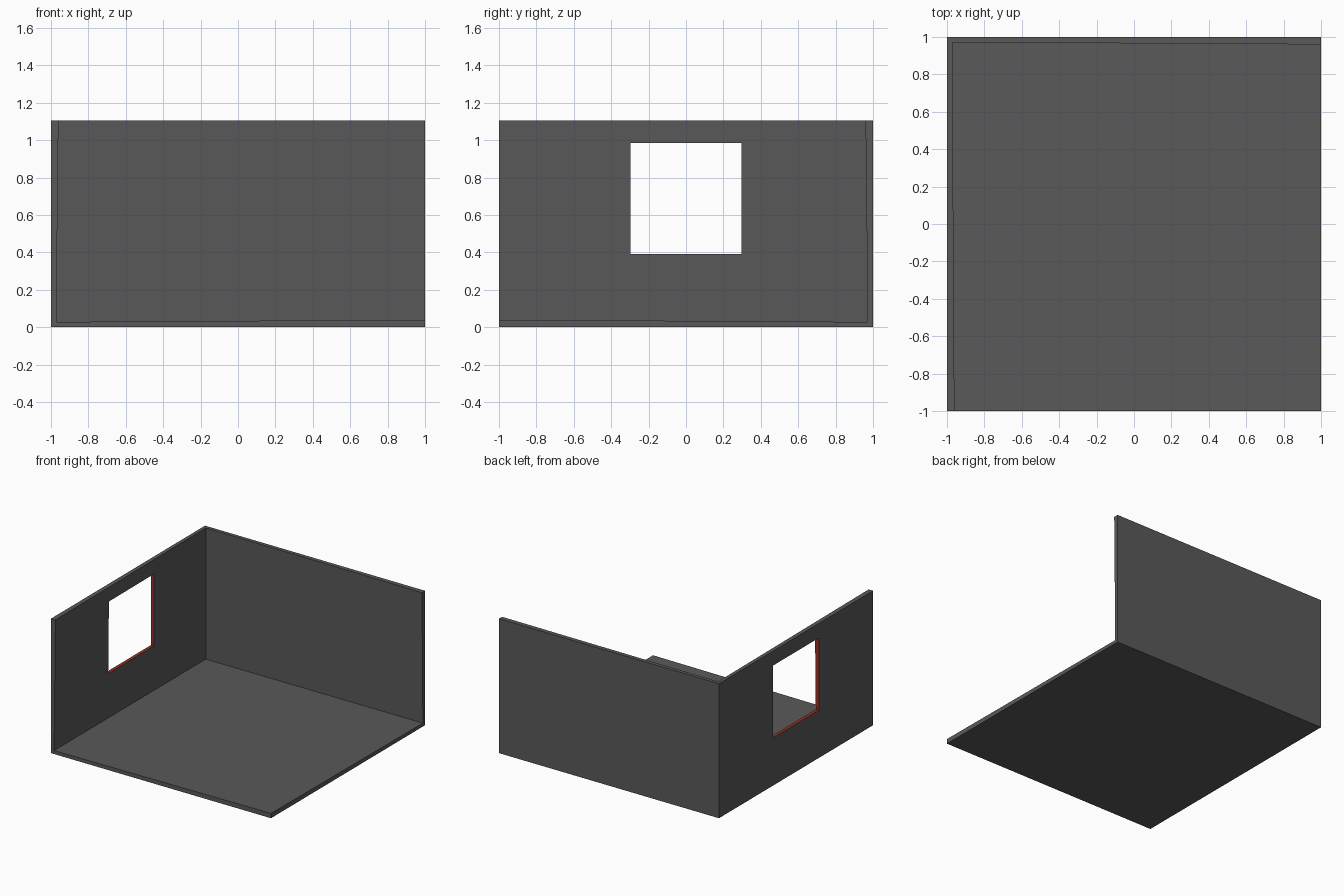
import bpy, bmesh
from mathutils import Matrix

if "Cube" in bpy.data.objects:
    bpy.data.objects.remove(bpy.data.objects["Cube"])

HEIGHT = 1.105


def material(name, rgb):
    m = bpy.data.materials.new(name)
    m.diffuse_color = (*rgb, 1)
    m.use_nodes = True
    m.node_tree.nodes["Principled BSDF"].inputs["Base Color"].default_value = m.diffuse_color
    return m


grey = material("dark_grey", (0.1, 0.1, 0.1))
red = material("window_red", (0.3, 0.03, 0.02))


def box(name, size, centre, slot, open_dirs=()):
    """Box with the sides facing open_dirs removed."""
    bm = bmesh.new()
    bmesh.ops.create_cube(bm, size=1, matrix=Matrix.Translation(centre) @ Matrix.Diagonal((*size, 1)))
    bm.normal_update()
    gone = [f for f in bm.faces if any(f.normal[a] * s > 0.9 for a, s in open_dirs)]
    bmesh.ops.delete(bm, geom=gone, context='FACES')
    for f in bm.faces:
        f.material_index = slot
    me = bpy.data.meshes.new(name)
    bm.to_mesh(me)
    bm.free()
    me.materials.append(grey)
    me.materials.append(red)
    ob = bpy.data.objects.new(name, me)
    bpy.context.collection.objects.link(ob)
    return ob


# Room shell: floor, left wall and back wall, thickened inwards
room = box("room_shell", (2, 2, HEIGHT), (0, 0, HEIGHT / 2), 0,
           open_dirs=[(0, 1), (1, -1), (2, 1)])
solid = room.modifiers.new("thickness", 'SOLIDIFY')
solid.thickness = 0.04
solid.offset = -1

# Window opening in the left wall, red on the cut faces
cutter = box("window_cutter", (0.3, 0.594, 0.594), (-1, 0, 0.689), 1)
cutter.hide_render = True
cutter.hide_viewport = True
cut = room.modifiers.new("window", 'BOOLEAN')
cut.operation = 'DIFFERENCE'
cut.solver = 'EXACT'
cut.object = cutter
